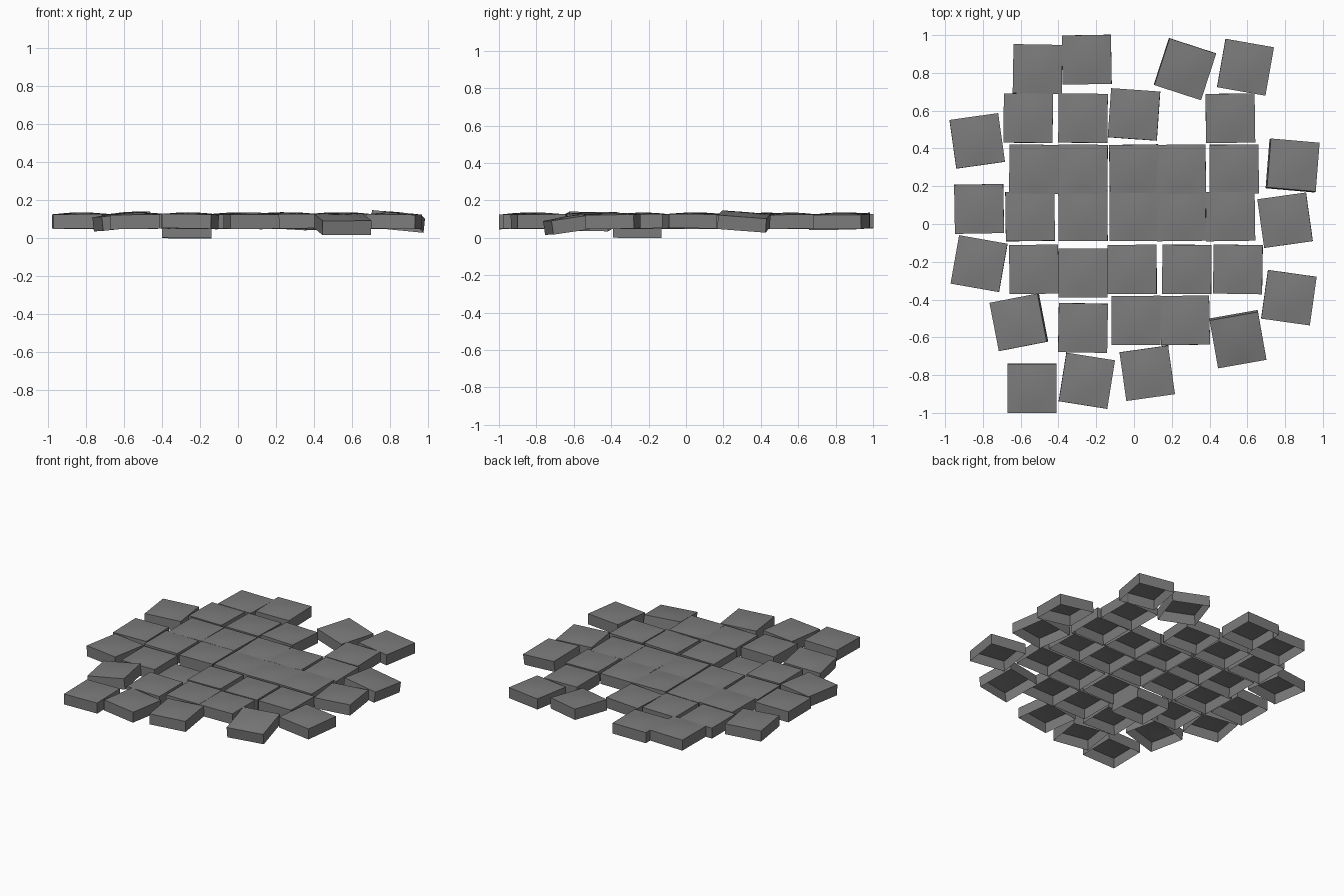
import bpy
import bmesh
import random
from math import radians, cos, pi
from mathutils import Matrix, Vector, Euler

if "Cube" in bpy.data.objects:
    bpy.data.objects.remove(bpy.data.objects["Cube"], do_unlink=True)

random.seed(4)
SIZE, HEIGHT, DOME = 0.26, 0.08, 0.01
MIDDLE = 0.09

# Stone colour
stone = bpy.data.materials.new("stone_grey")
stone.use_nodes = True
grey = (0.2, 0.2, 0.2, 1)
stone.diffuse_color = grey
stone.node_tree.nodes["Principled BSDF"].inputs["Base Color"].default_value = grey


def make_tile_mesh():
    """Open-bottomed square slab with a slightly domed top."""
    bm = bmesh.new()
    bmesh.ops.create_grid(bm, x_segments=6, y_segments=6, size=SIZE / 2)
    for v in bm.verts:
        v.co.z = HEIGHT / 2 - DOME / 2
        v.co.z += DOME * cos(pi * v.co.x / SIZE) * cos(pi * v.co.y / SIZE)
    rim = [e for e in bm.edges if e.is_boundary]
    skirt = bmesh.ops.extrude_edge_only(bm, edges=rim)["geom"]
    for v in skirt:
        if isinstance(v, bmesh.types.BMVert):
            v.co.z = -HEIGHT / 2
    bmesh.ops.recalc_face_normals(bm, faces=bm.faces)
    # An open shell may come out inside-out: the top must face up
    top = max(bm.faces, key=lambda f: f.calc_center_median().z)
    if top.normal.z < 0:
        bmesh.ops.reverse_faces(bm, faces=bm.faces)
    mesh = bpy.data.meshes.new("paving_tile")
    bm.to_mesh(mesh)
    bm.free()
    mesh.materials.append(stone)
    return mesh


tile_mesh = make_tile_mesh()
tiles = []


def lay_tile(name, x, y, turn=0, z=MIDDLE, tilt=(0, 0)):
    """Place one tile; tilt is about its own x and y, turn about z."""
    tile = bpy.data.objects.new(name, tile_mesh)
    bpy.context.collection.objects.link(tile)
    tile.location = (x, y, z)
    wobble = [random.uniform(-1, 1) for _ in tilt]
    tile.rotation_euler = [radians(a) for a in
                           (tilt[0] + wobble[0], tilt[1] + wobble[1], turn)]
    tiles.append(tile)


# Tight inner paving: y of each row, then the x of its tiles
rows = [
    (0.56, [-0.56, -0.27, 0.51]),
    (0.29, [-0.53, -0.27, 0, 0.25, 0.53]),
    (0.04, [-0.55, -0.27, 0, 0.25, 0.51]),
    (-0.24, [-0.53, -0.01, 0.28, 0.55]),
    (-0.51, [0.01, 0.27]),
]
for y, columns in rows:
    for x in columns:
        lay_tile("inner_tile", x, y, random.uniform(-1, 1))

# Single tile sunk to the ground
lay_tile("sunken_tile", -0.27, -0.26, z=HEIGHT / 2)

# Loose outer tiles: x, y, turn
loose = [
    (-0.51, 0.82, -1), (-0.25, 0.87, 1), (0.59, 0.83, -10),
    (0, 0.58, -4), (-0.83, 0.44, 8), (-0.82, 0.08, 1),
    (0.8, 0.02, 8), (-0.82, -0.21, -10), (0.82, -0.39, -8),
    (-0.27, -0.55, -1), (-0.54, -0.87, 0), (-0.25, -0.83, -9),
    (0.07, -0.79, 8),
]
for x, y, turn in loose:
    lay_tile("outer_tile", x, y, turn)

# Outer tiles that have tipped over a little
lay_tile("tipped_tile", 0.27, 0.82, -18, tilt=(0, 3))
lay_tile("tipped_tile", 0.84, 0.31, -5, tilt=(-5, 6))
lay_tile("tipped_tile", -0.61, -0.52, 11, tilt=(0, -6))
lay_tile("tipped_tile", 0.55, -0.61, 10, z=0.075, tilt=(9, 0))

# Smooth tops with crisp edges (all tiles share one mesh)
bpy.ops.object.select_all(action="DESELECT")
tiles[0].select_set(True)
bpy.context.view_layer.objects.active = tiles[0]
bpy.ops.object.shade_smooth_by_angle(angle=radians(35))
